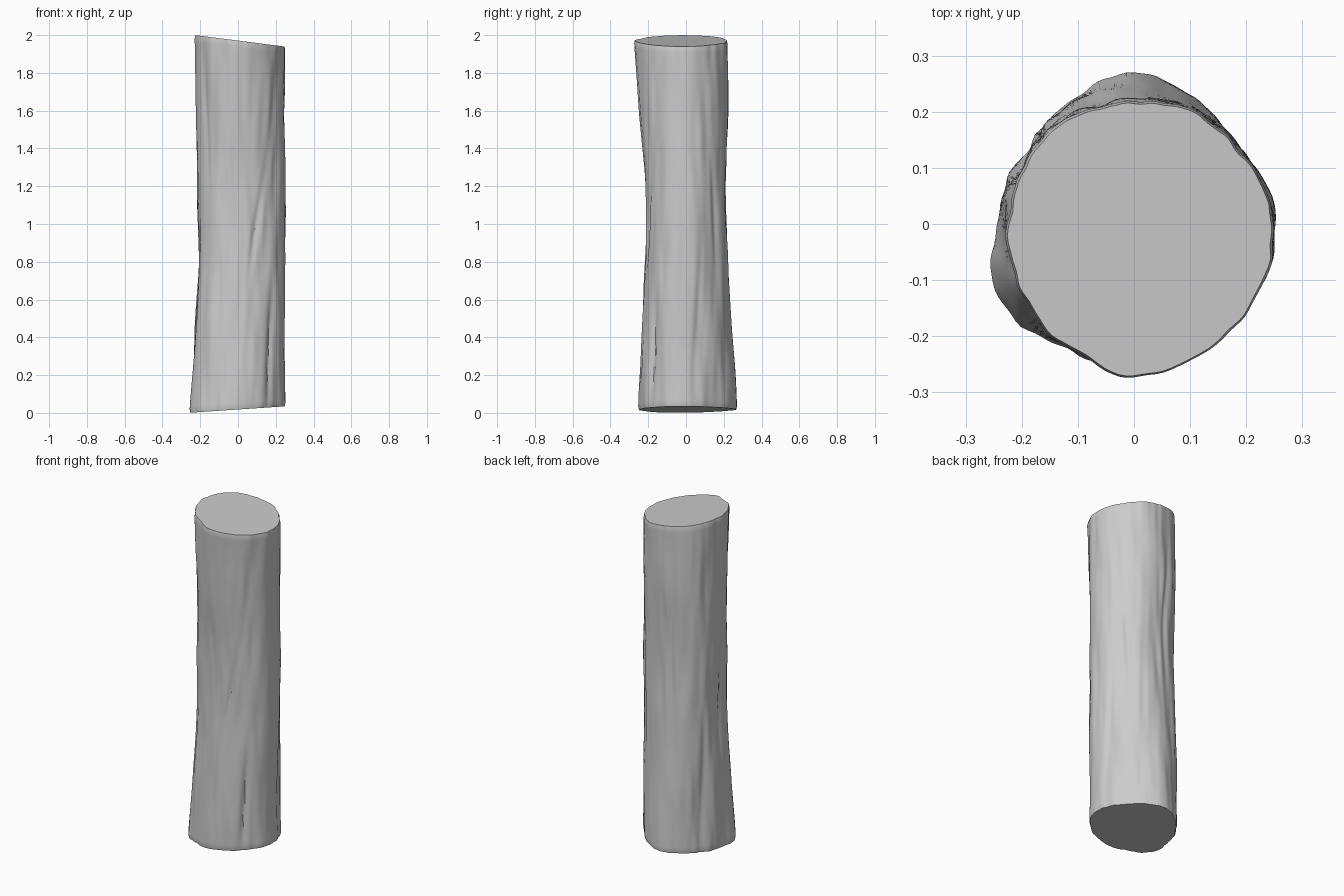
import bpy, bmesh
from math import sin, cos, pi, radians, exp, floor
from mathutils import Vector, noise

if "Cube" in bpy.data.objects:
    bpy.data.objects.remove(bpy.data.objects["Cube"])

SIDES, RINGS = 128, 110

# Trunk radius every 30 degrees (from +x towards +y), rows evenly spaced bottom to top
RADII = [
    [.250, .232, .242, .270, .245, .235, .248, .278, .257, .250, .246, .250],
    [.247, .230, .236, .243, .238, .230, .228, .245, .240, .232, .238, .248],
    [.255, .234, .228, .223, .225, .218, .208, .222, .226, .216, .225, .246],
    [.250, .232, .222, .206, .218, .222, .216, .222, .222, .212, .228, .246],
    [.248, .232, .226, .222, .224, .224, .222, .226, .236, .248, .244, .246],
    [.249, .236, .226, .218, .220, .220, .224, .234, .250, .271, .262, .255],
]

# Bark furrows: angle, height, slant (degrees per unit), half width, half length, depth
FURROWS = [
    (-64, 1.00, 38, 4, .25, .012), (-46, .30, 12, 4, .28, .016),
    (221, 1.60, -12, 4, .35, .010), (148, .35, 10, 5, .40, .012),
    (40, 1.10, -15, 4, .30, .012), (188, .90, 8, 4, .40, .008),
    (15, .50, 12, 4, .35, .008), (105, 1.50, 14, 5, .35, .008),
]


def cubic(a, b, c, d, t):
    return b + .5 * t * (c - a + t * (2*a - 5*b + 4*c - d + t * (3*(b - c) + d - a)))


def row_radius(row, angle):
    s = (angle / (2 * pi) * 12) % 12
    i = int(floor(s))
    return cubic(*[row[(i + k) % 12] for k in (-1, 0, 1, 2)], s - i)


def radius(angle, t):
    s = t * 5
    i = min(int(s), 4)
    rows = [RADII[max(0, min(5, i + k))] for k in (-1, 0, 1, 2)]
    r = cubic(*[row_radius(w, angle) for w in rows], s - i)
    z = 2 * t
    # long vertical bark ripples, coarse and fine
    c, n = cos(angle), sin(angle)
    r += .008 * noise.noise(Vector((c * 2.6, n * 2.6, z * 2.2)))
    r += .006 * noise.noise(Vector((c * 6 + 7, n * 6, z * 3.0)))
    for a, h, slant, w, length, depth in FURROWS:
        da = (angle * 180 / pi - a - slant * (z - h) + 180) % 360 - 180
        r -= depth * exp(-(da / w) ** 2 - ((z - h) / length) ** 2)
    return r


# Log body: stacked rings between two slanted saw cuts
bm = bmesh.new()
rings = []
for j in range(RINGS + 1):
    t = j / RINGS
    ring = []
    for i in range(SIDES):
        a = 2 * pi * i / SIDES
        r = radius(a, t)
        if j in (0, RINGS):
            r -= .004                      # slightly softened cut edge
        x, y = r * cos(a), r * sin(a)
        low, high = .018 + .067 * x, 1.971 - .128 * x
        ring.append(bm.verts.new((x, y, low + (high - low) * t)))
    rings.append(ring)
for lower, upper in zip(rings, rings[1:]):
    for i in range(SIDES):
        k = (i + 1) % SIDES
        bm.faces.new((lower[i], lower[k], upper[k], upper[i]))

# Flat cut ends
bm.faces.new(rings[0][::-1])
bm.faces.new(rings[-1])

mesh = bpy.data.meshes.new("log")
bm.to_mesh(mesh)
bm.free()
log = bpy.data.objects.new("log", mesh)
bpy.context.collection.objects.link(log)
bpy.context.view_layer.objects.active = log
log.select_set(True)
bpy.ops.object.shade_smooth_by_angle(angle=radians(40))
